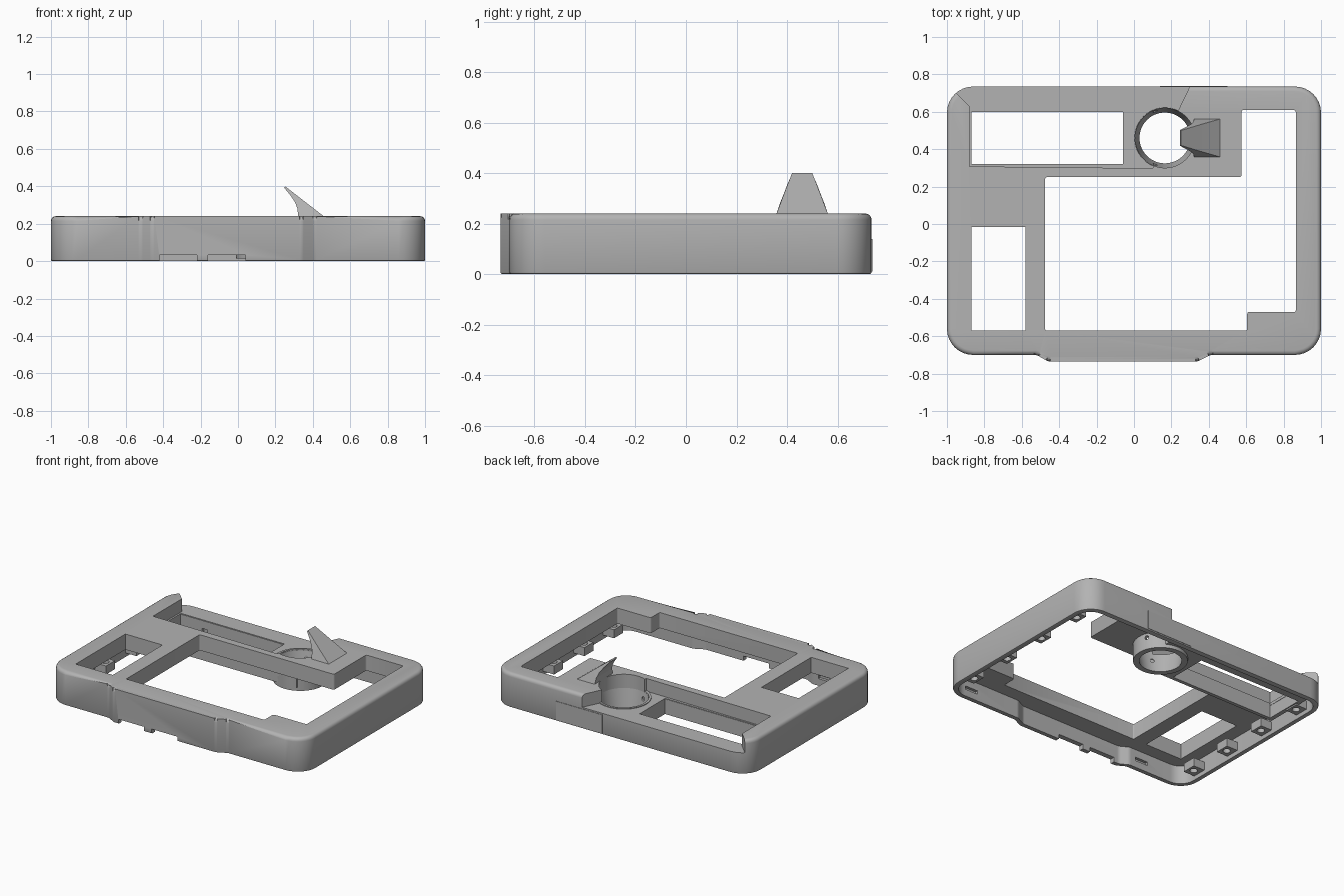
import bpy, bmesh, math
from mathutils import Vector, Matrix

cube = bpy.data.objects.get("Cube")
if cube:
    bpy.data.objects.remove(cube, do_unlink=True)

grey = bpy.data.materials.new("plain_grey")
grey.use_nodes = True
COLOR = (0.45, 0.45, 0.45, 1)
grey.diffuse_color = COLOR
grey.node_tree.nodes["Principled BSDF"].inputs["Base Color"].default_value = COLOR


def make(name, bm):
    bmesh.ops.recalc_face_normals(bm, faces=bm.faces)
    mesh = bpy.data.meshes.new(name)
    bm.to_mesh(mesh)
    bm.free()
    mesh.materials.append(grey)
    ob = bpy.data.objects.new(name, mesh)
    bpy.context.collection.objects.link(ob)
    return ob


def rounded(points, steps=8):
    """Round each (x, y, radius) corner of a closed outline."""
    out = []
    for i, (x, y, r) in enumerate(points):
        p = Vector((x, y))
        if not r:
            out.append(p)
            continue
        a = (Vector(points[i - 1][:2]) - p).normalized()
        b = (Vector(points[(i + 1) % len(points)][:2]) - p).normalized()
        half = a.angle(b) / 2
        centre = p + (a + b).normalized() * (r / math.sin(half))
        start = p + a * (r / math.tan(half)) - centre
        end = p + b * (r / math.tan(half)) - centre
        turn = math.atan2(start.x * end.y - start.y * end.x, start.dot(end))
        for k in range(steps + 1):
            out.append(centre + Matrix.Rotation(turn * k / steps, 2) @ start)
    return out


def prism(name, outline, z0, z1, top_bevel=0, bottom_bevel=0):
    bm = bmesh.new()
    face = bm.faces.new([bm.verts.new((p[0], p[1], z0)) for p in outline])
    up = bmesh.ops.extrude_face_region(bm, geom=[face])["geom"]
    for v in up:
        if isinstance(v, bmesh.types.BMVert):
            v.co.z = z1
    for z, width, seg in ((z1, top_bevel, 4), (z0, bottom_bevel, 2)):
        if width:
            edges = [e for e in bm.edges if all(abs(v.co.z - z) < 1e-5 for v in e.verts)]
            bmesh.ops.bevel(bm, geom=edges, offset=width, segments=seg,
                            profile=0.5, affect='EDGES')
    return make(name, bm)


def box(name, x0, x1, y0, y1, z0, z1):
    return prism(name, [(x0, y0), (x1, y0), (x1, y1), (x0, y1)], z0, z1)


def cone(name, x, y, z0, z1, r0, r1, matrix=None, segments=48):
    bm = bmesh.new()
    place = matrix or Matrix.Translation((x, y, (z0 + z1) / 2))
    bmesh.ops.create_cone(bm, cap_ends=True, segments=segments, radius1=r0,
                          radius2=r1, depth=z1 - z0, matrix=place)
    return make(name, bm)


def cut(target, *cutters):
    """Subtract the cutters and discard them."""
    bpy.context.view_layer.objects.active = target
    for c in cutters:
        mod = target.modifiers.new("cut", 'BOOLEAN')
        mod.operation, mod.solver, mod.object = 'DIFFERENCE', 'EXACT', c
        bpy.ops.object.modifier_apply(modifier=mod.name)
        bpy.data.objects.remove(c, do_unlink=True)


def housing_outline(inset):
    x, back, front, bump = 1 - inset, 0.735 - inset, -0.7 + inset, -0.735 + inset
    r = 0.14 - inset
    return rounded([(-x, back, r), (-x, front, r), (-0.52, front, 0.05),
                    (-0.46, bump, 0.05), (0.34, bump, 0.05), (0.41, front, 0.05),
                    (x, front, r), (x, back, r)])


TOP, UNDER, LOW = 0.24, 0.13, 0.15
RX, RY = 0.165, 0.46

# Open-bottomed housing with a thick top plate
housing = prism("housing", housing_outline(0), 0, TOP, 0.025, 0.008)
cut(housing, prism("hollow", housing_outline(0.035), -0.1, UNDER))

# Screen window and small side window
screen = rounded([(-0.475, -0.57, 0.008), (0.605, -0.57, 0.008), (0.605, -0.47, 0.012),
                  (0.865, -0.47, 0.008), (0.865, 0.61, 0.012), (0.575, 0.61, 0.012),
                  (0.575, 0.25, 0.012), (-0.475, 0.25, 0.008)], 3)
cut(housing, prism("screen_cutter", screen, 0.06, 0.4),
    box("side_cutter", -0.87, -0.58, -0.57, -0.015, 0.06, 0.4))

# Lowered area along the back, with slanted ends
recess = [(-0.88, 0.308), (0.1, 0.298), (RX, RY), (0.245, 0.625), (0.33, 0.8),
          (-1.05, 0.8), (-0.88, 0.63)]
cut(housing, prism("recess_cutter", recess, LOW, 0.4),
    box("slot_cutter", -0.868, -0.06, 0.318, 0.604, 0.01, 0.4),
    cone("ring_cutter", RX, RY, 0.1, 0.4, 0.16, 0.16))

# Cable notches and inner latch pockets of the front wall
for x in (-0.32, -0.06):
    notch = box("notch_cutter", x - 0.1, x + 0.1, -0.9, -0.6, -0.05, 0.033)
    cut(housing, notch)
for x in (-0.62, 0.8):
    cut(housing, box("pocket_cutter", x - 0.05, x + 0.05, -0.685, -0.6, 0.05, 0.075))

# Tray carrying the ring inside the lowered area
tray = box("back_tray", -0.9, 0.25, 0.295, 0.705, 0.04, LOW - 0.004)
cut(tray, box("slot_cutter", -0.87, -0.06, 0.32, 0.6, 0, 0.4),
    cone("ring_cutter", RX, RY, -0.1, 0.4, 0.16, 0.16),
    box("latch_cutter", -0.7, -0.66, 0.55, 0.62, 0.06, 0.09))

# Tapered ring with small radial screw holes
ring = cone("ring", RX, RY, 0.015, LOW + 0.005, 0.175, 0.178)
cut(ring, cone("bore_cutter", RX, RY, -0.005, LOW + 0.025, 0.132, 0.166))
for angle in (20, 110, 250):
    spin = Matrix.Rotation(math.radians(angle), 4, 'Z')
    place = (Matrix.Translation((RX, RY, 0.1)) @ spin @ Matrix.Translation((0.16, 0, 0))
             @ Matrix.Rotation(math.pi / 2, 4, 'Y'))
    cut(ring, cone("screw_cutter", 0, 0, 0, 0.12, 0.014, 0.014, place, 16))

# Leaning fin beside the ring: side profile as (x, z, half width)
fin_profile = [(0.465, 0.235, 0.103), (0.36, 0.316, 0.073), (0.252, 0.4, 0.04),
               (0.246, 0.393, 0.042), (0.28, 0.352, 0.06), (0.305, 0.315, 0.074),
               (0.318, 0.28, 0.088), (0.322, 0.235, 0.103)]
bm = bmesh.new()
sides = [[bm.verts.new((x, RY + s * w, z)) for x, z, w in fin_profile] for s in (-1, 1)]
n = len(fin_profile)
for i in range(n):
    j = (i + 1) % n
    bm.faces.new((sides[0][i], sides[0][j], sides[1][j], sides[1][i]))
for side in sides:
    for a, b in ((0, 7), (1, 5), (2, 4)):
        if a == 0:
            bm.faces.new((side[0], side[1], side[6], side[7]))
        elif a == 1:
            bm.faces.new((side[1], side[4], side[5], side[6]))
        else:
            bm.faces.new((side[1], side[2], side[3], side[4]))
fin = make("fin", bm)

# Mounting bosses along both side walls
for s, label in ((-1, "right"), (1, "left")):
    for i, y in enumerate((-0.5, -0.17, 0.17, 0.52)):
        x0, x1 = sorted((s * 0.878, s * 0.975))
        boss = box(f"{label}_boss_{i + 1}", x0, x1, y - 0.05, y + 0.05, 0.03, 0.09)
        cut(boss, cone("hole_cutter", s * 0.918, y, -0.05, 0.2, 0.025, 0.025, None, 20))

# Thin strip on the back wall
box("back_strip", 0.14, 0.5, 0.73, 0.738, 0.01, 0.14)

# Smooth the curved walls, keep the corners crisp
for ob in (housing, ring):
    bpy.ops.object.select_all(action='DESELECT')
    ob.select_set(True)
    bpy.context.view_layer.objects.active = ob
    bpy.ops.object.shade_smooth_by_angle(angle=math.radians(35))
